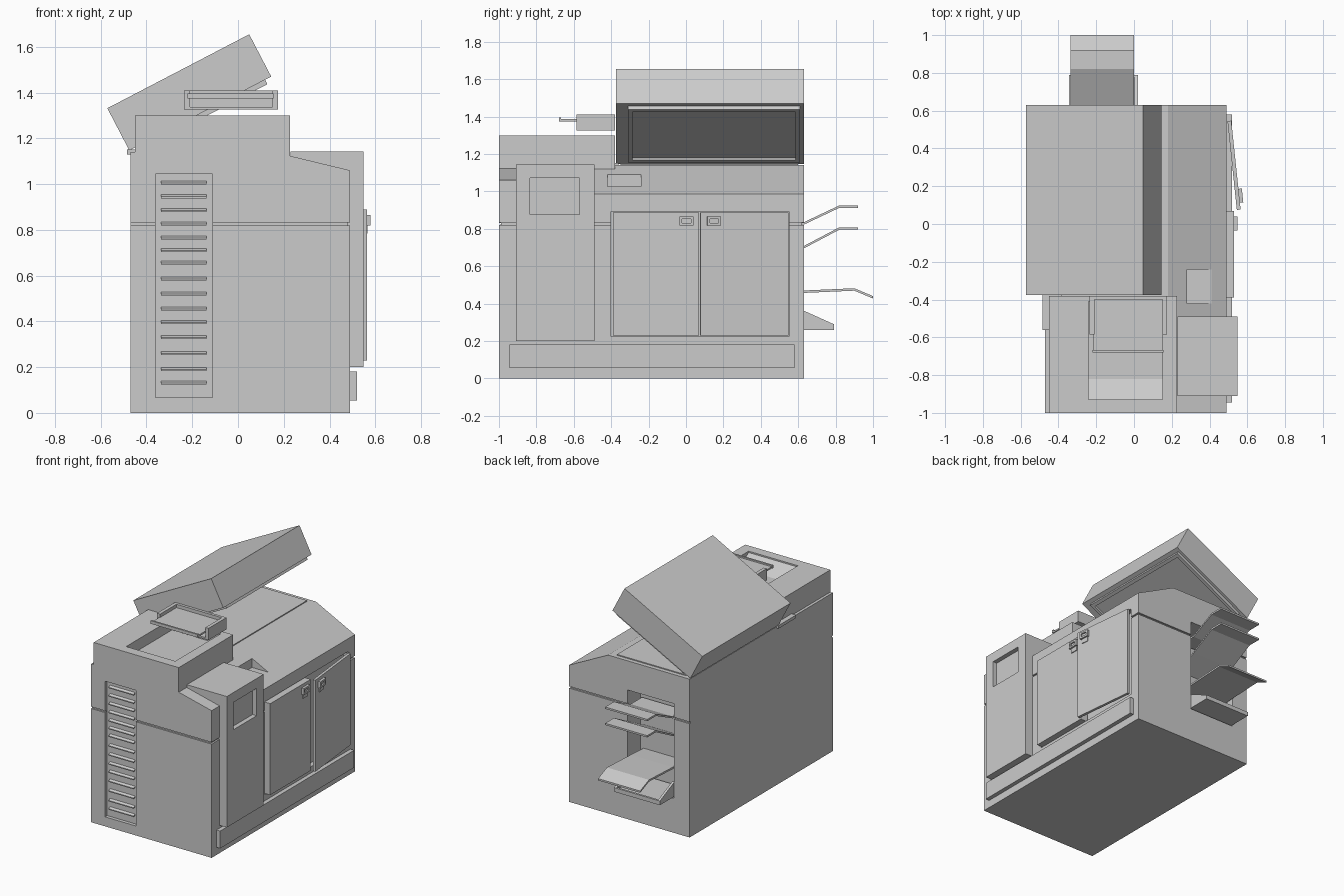
import bpy, bmesh, math
from mathutils import Vector

if "Cube" in bpy.data.objects:
    bpy.data.objects.remove(bpy.data.objects["Cube"])


def prism(name, pts, axis, a, b):
    """Extrude a profile: axis 'y' takes (x, z) points, axis 'x' (y, z), axis 'z' (x, y)."""
    place = {'x': lambda p, t: (t, p[0], p[1]),
             'y': lambda p, t: (p[0], t, p[1]),
             'z': lambda p, t: (p[0], p[1], t)}[axis]
    bm = bmesh.new()
    ends = [[bm.verts.new(place(p, t)) for p in pts] for t in (a, b)]
    bm.faces.new(ends[0])
    bm.faces.new(ends[1][::-1])
    n = len(pts)
    for i in range(n):
        j = (i + 1) % n
        bm.faces.new((ends[0][i], ends[0][j], ends[1][j], ends[1][i]))
    bmesh.ops.recalc_face_normals(bm, faces=bm.faces)
    me = bpy.data.meshes.new(name)
    bm.to_mesh(me)
    bm.free()
    ob = bpy.data.objects.new(name, me)
    bpy.context.collection.objects.link(ob)
    return ob


def box(name, x0, x1, y0, y1, z0, z1):
    return prism(name, [(x0, y0), (x1, y0), (x1, y1), (x0, y1)], 'z', z0, z1)


def boolean(ob, tool, op='DIFFERENCE'):
    """Apply a boolean and remove the tool object."""
    tool.hide_render = True
    m = ob.modifiers.new("bool", 'BOOLEAN')
    m.operation, m.object, m.solver = op, tool, 'EXACT'
    bpy.context.view_layer.objects.active = ob
    bpy.ops.object.modifier_apply(modifier=m.name)
    bpy.data.objects.remove(tool, do_unlink=True)


def cut(ob, *bounds):
    boolean(ob, box("cutter", *bounds))


def sheet(name, path, thick, axis, a, b):
    """Thin bent sheet following a path."""
    lower = [(p, q - thick) for p, q in reversed(path)]
    return prism(name, path + lower, axis, a, b)


# Main cabinet: front section with shallow shoulder, rear with steep shoulder
body = prism("cabinet", [(-.47, 0), (.49, 0), (.49, 1.06), (.22, 1.125),
                         (.18, 1.14), (-.47, 1.14)], 'y', -1, -.49)
rear = prism("rear", [(-.47, 0), (.49, 0), (.49, .985), (.18, 1.14),
                      (-.47, 1.14)], 'y', -.49, .63)
boolean(body, rear, 'UNION')

# Seam groove on front, back and right side
cut(body, -.48, .50, -1.01, -.988, .819, .832)
cut(body, -.48, .50, .618, .64, .819, .832)
cut(body, .478, .50, -1.02, .65, .8195, .8325)

# Recesses: vent, output bay, door opening, control pocket
cut(body, -.36, -.112, -1.05, -.975, .068, 1.045)
cut(body, -.345, .025, .48, .70, .25, .93)
cut(body, .455, .60, -.40, .55, .225, .893)
cut(body, .28, .41, -.42, -.24, 1.025, 1.20)

# Vent slats
for i, z in enumerate((1.01, .95, .89, .83, .77, .715, .66, .59, .525,
                       .46, .4, .335, .265, .195, .135)):
    prism(f"vent_slat_{i + 1}", [(-.97, z + .006), (-.992, z - .005),
                                 (-.992, z - .012), (-.97, z - .005)], 'x', -.337, -.137)

# Document feeder block with sunken tray
feeder = box("feeder_block", -.45, .228, -1, -.38, 1.12, 1.30)
boolean(feeder, prism("cutter", [(-.93, 1.35), (-.93, 1.29), (-.82, 1.22),
                                 (-.41, 1.22), (-.41, 1.35)], 'x', -.24, .152))

# Raised paper holder above the feeder
for n, x in (("left", -.235), ("right", .15)):
    box(f"holder_wall_{n}", x, x + .025, -.585, -.38, 1.325, 1.41)
box("holder_back", -.21, .15, -.40, -.38, 1.325, 1.41)
box("holder_floor", -.21, .15, -.585, -.40, 1.325, 1.337)
box("holder_sheet", -.215, .152, -.675, -.40, 1.374, 1.386)
box("holder_lip", -.22, .155, -.68, -.667, 1.374, 1.396)

# Scanner glass and hinge strip
box("scanner_glass", -.42, .13, -.35, .60, 1.135, 1.147)
box("hinge_strip", -.485, -.38, -.56, -.36, 1.13, 1.152)

# Open lid, with pad frame on the underside
A, B = Vector((-.475, 1.147)), Vector((.145, 1.47))
u = (B - A).normalized()
d = Vector((u.y, -u.x))
L, T = (B - A).length, .208


def lid_part(name, s0, s1, t0, t1, y0, y1):
    pts = [A + u * s + d * t for s, t in ((s0, t0), (s1, t0), (s1, t1), (s0, t1))]
    return prism(name, [tuple(p) for p in pts], 'y', y0, y1)


lid_part("lid", 0, L, -T, 0, -.375, .63)
pad = lid_part("lid_pad_frame", .06, L - .03, -.005, .022, -.31, .61)
boolean(pad, lid_part("cutter", .085, L - .055, .010, .05, -.285, .585))

# Side control tower with recessed window
tower = box("side_tower", .23, .548, -.91, -.49, .20, 1.143)
cut(tower, .515, .60, -.835, -.57, .875, 1.072)

# Base strip
box("base_strip", .48, .52, -.945, .58, .055, .18)

# Doors with handles: one closed, one ajar
def door(name, y0, y1, x0, x1, hy):
    parts = [box(name, x0, x1, y0, y1, .23, .888)]
    grip = box(name + "_handle", x1 - .005, x1 + .018, hy - .037, hy + .037, .818, .865)
    cut(grip, x1 + .008, x1 + .03, hy - .024, hy + .024, .831, .852)
    parts.append(grip)
    parts.append(box(name + "_latch", x1 - .005, x1 + .006, hy - .027, hy + .027, .785, .818))
    return parts


door("closed_door", -.39, .07, .47, .53, .003)
hinge = Vector((.495, .545, 0))
for part in door("ajar_door", -.473, 0, 0, .02, -.40):
    part.location = hinge
    part.rotation_euler.z = math.radians(6)

# Output trays at the back
trays = [[(.50, .835), (.63, .835), (.82, .925), (.92, .925)],
         [(.48, .63), (.63, .708), (.82, .808), (.92, .808)],
         [(.48, .46), (.63, .47), (.90, .482), (1.0, .44)]]
for i, path in enumerate(trays):
    sheet(f"output_tray_{i + 1}", path, .013, 'x', -.335, .0)

# Lowest catch tray with wedge-shaped sides
for n, x in (("left", -.345), ("right", .003)):
    prism(f"catch_tray_side_{n}", [(.50, .26), (.79, .26), (.79, .29), (.63, .362),
                                   (.50, .362)], 'x', x, x + .017)
sheet("catch_tray_floor", [(.50, .275), (.79, .275)], .015, 'x', -.33, .005)
box("catch_tray_lip", -.33, .005, .775, .79, .26, .29)
